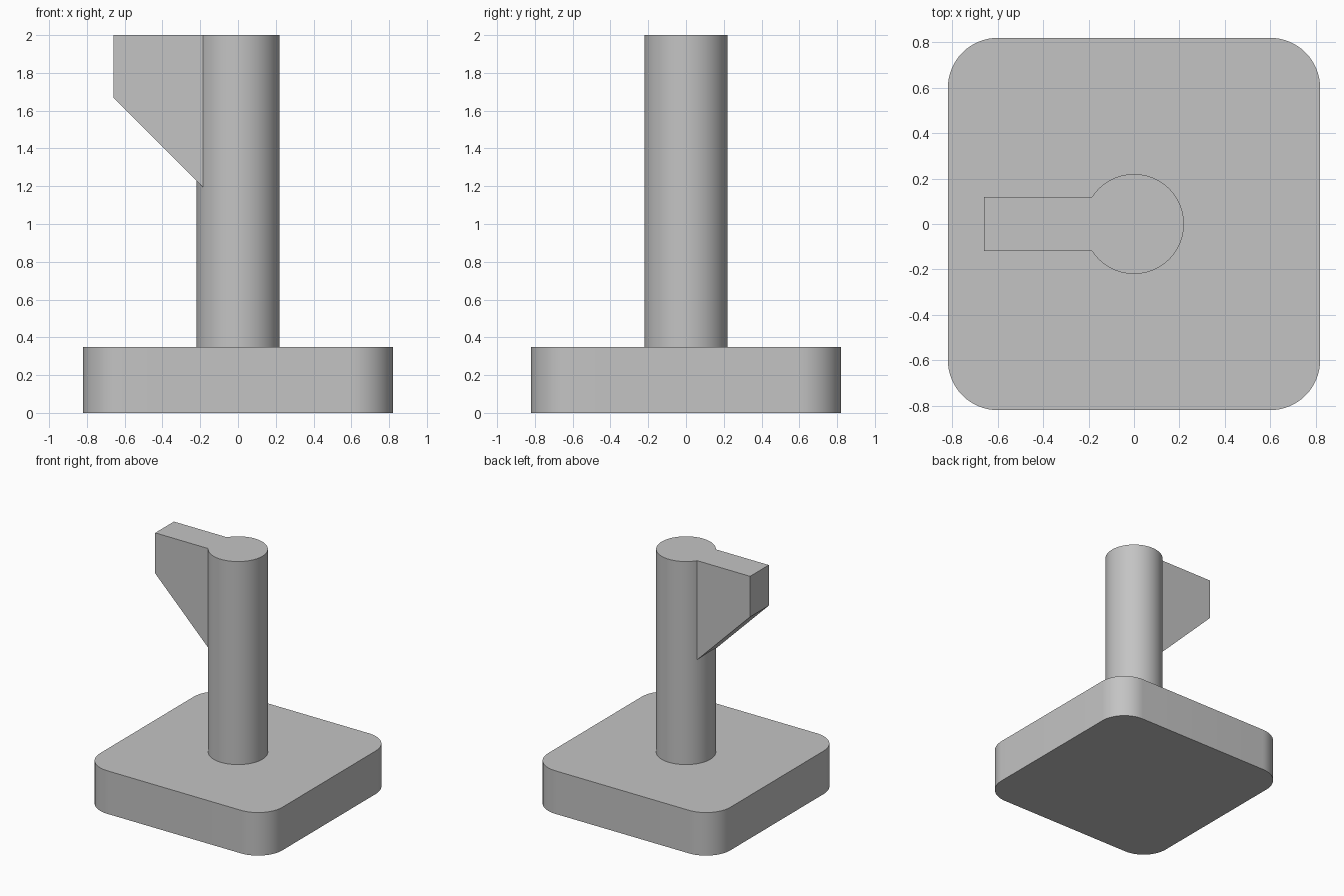
import bpy
import bmesh
from math import radians, sin, cos, pi
from mathutils import Vector

cube = bpy.data.objects.get("Cube")
if cube:
    bpy.data.objects.remove(cube, do_unlink=True)

grey = bpy.data.materials.new("plain_grey")
grey.use_nodes = True
colour = (0.55, 0.55, 0.55, 1)
grey.diffuse_color = colour
grey.node_tree.nodes["Principled BSDF"].inputs["Base Color"].default_value = colour


def prism(name, outline, offset):
    """Extrude a closed outline along the offset vector."""
    bm = bmesh.new()
    face = bm.faces.new([bm.verts.new(p) for p in outline])
    new = bmesh.ops.extrude_face_region(bm, geom=[face], use_keep_orig=True)["geom"]
    moved = [v for v in new if isinstance(v, bmesh.types.BMVert)]
    bmesh.ops.translate(bm, vec=Vector(offset), verts=moved)
    bmesh.ops.recalc_face_normals(bm, faces=bm.faces)
    mesh = bpy.data.meshes.new(name)
    bm.to_mesh(mesh)
    bm.free()
    mesh.materials.append(grey)
    obj = bpy.data.objects.new(name, mesh)
    bpy.context.collection.objects.link(obj)
    return obj


def select(obj):
    bpy.ops.object.select_all(action='DESELECT')
    obj.select_set(True)
    bpy.context.view_layer.objects.active = obj


def rounded_square(half, radius, steps):
    points = []
    for quarter, (sx, sy) in enumerate([(1, 1), (-1, 1), (-1, -1), (1, -1)]):
        for i in range(steps + 1):
            a = (quarter + i / steps) * pi / 2
            points.append((sx * (half - radius) + radius * cos(a),
                           sy * (half - radius) + radius * sin(a), 0))
    return points


BASE_TOP, TOP, RADIUS, ARM_HALF = 0.35, 2.0, 0.22, 0.12

# Base slab with rounded corners
base = prism("base", rounded_square(0.82, 0.22, 16), (0, 0, BASE_TOP))

# Round column
circle = [(RADIUS * cos(2 * pi * i / 96), RADIUS * sin(2 * pi * i / 96), BASE_TOP)
          for i in range(96)]
column = prism("column_with_arm", circle, (0, 0, TOP - BASE_TOP))

# Side arm with a sloping underside, running into the column
arm_profile = [(-0.66, TOP), (-0.66, 1.67), (-0.1, 1.11), (-0.1, TOP)]
arm = prism("arm", [(x, -ARM_HALF, z) for x, z in arm_profile], (0, 2 * ARM_HALF, 0))

# Merge the arm into the column
select(column)
union = column.modifiers.new("join_arm", 'BOOLEAN')
union.operation = 'UNION'
union.solver = 'EXACT'
union.object = arm
bpy.ops.object.modifier_apply(modifier=union.name)
bpy.data.objects.remove(arm, do_unlink=True)

for part in (base, column):
    select(part)
    bpy.ops.object.shade_smooth_by_angle(angle=radians(30))
